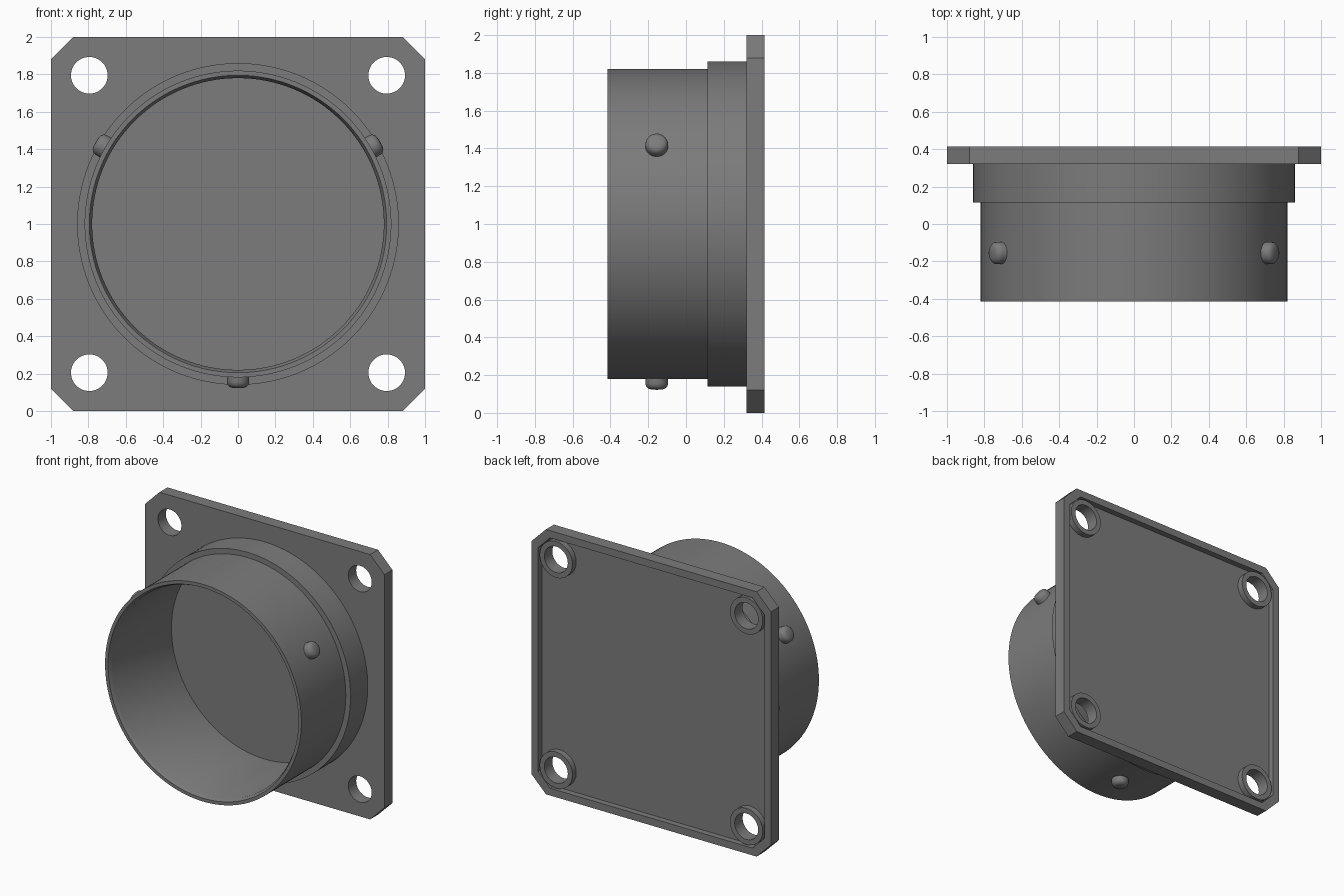
import bpy, bmesh, math
from mathutils import Matrix, Vector

if "Cube" in bpy.data.objects:
    bpy.data.objects.remove(bpy.data.objects["Cube"])

CZ = 1.0                      # height of the tube axis
Y0, Y1 = -0.415, 0.415        # tube mouth and back of flange
YF = 0.32                     # front face of flange
HOLES = [(x, z) for x in (-0.795, 0.795) for z in (0.205, 1.795)]

dark = bpy.data.materials.new("dark_grey")
dark.diffuse_color = (0.2, 0.2, 0.2, 1)
dark.use_nodes = True
dark.node_tree.nodes["Principled BSDF"].inputs["Base Color"].default_value = dark.diffuse_color


def make_object(name, bm):
    bmesh.ops.recalc_face_normals(bm, faces=bm.faces)
    mesh = bpy.data.meshes.new(name)
    bm.to_mesh(mesh)
    bm.free()
    mesh.materials.append(dark)
    obj = bpy.data.objects.new(name, mesh)
    bpy.context.collection.objects.link(obj)
    return obj


def add_prism(bm, outline, ya, yb):
    """Extrude an x,z outline along y."""
    face = bm.faces.new([bm.verts.new((x, ya, z)) for x, z in outline])
    res = bmesh.ops.extrude_face_region(bm, geom=[face])
    verts = [v for v in res["geom"] if isinstance(v, bmesh.types.BMVert)]
    bmesh.ops.translate(bm, verts=verts, vec=(0, yb - ya, 0))


def octagon(inset, cut):
    a, c = 1 - inset, 1 - inset - cut
    return [(x, z + CZ) for x, z in ((a, -c), (a, c), (c, a), (-c, a),
                                     (-a, c), (-a, -c), (-c, -a), (c, -a))]


def circle(cx, cz, r, n=48):
    return [(cx + r * math.cos(i * math.tau / n), cz + r * math.sin(i * math.tau / n))
            for i in range(n)]


def prisms(name, outlines, ya, yb):
    bm = bmesh.new()
    for o in outlines:
        add_prism(bm, o, ya, yb)
    return make_object(name, bm)


def lathe(name, profile, steps, closed):
    """Revolve a radius,height profile about z."""
    bm = bmesh.new()
    vs = [bm.verts.new((r, 0, h)) for r, h in profile]
    pairs = zip(vs, vs[1:] + vs[:1]) if closed else zip(vs, vs[1:])
    edges = [bm.edges.new(p) for p in pairs]
    bmesh.ops.spin(bm, geom=vs + edges, cent=(0, 0, 0), axis=(0, 0, 1),
                   angle=math.tau, steps=steps, use_merge=True)
    bmesh.ops.remove_doubles(bm, verts=bm.verts, dist=1e-5)
    return make_object(name, bm)


def boolean(obj, tool, op):
    mod = obj.modifiers.new(tool.name, 'BOOLEAN')
    mod.operation, mod.object, mod.solver = op, tool, 'EXACT'
    bpy.context.view_layer.objects.active = obj
    bpy.ops.object.modifier_apply(modifier=mod.name)
    bpy.data.objects.remove(tool)


def smooth(obj):
    bpy.ops.object.select_all(action='DESELECT')
    obj.select_set(True)
    bpy.context.view_layer.objects.active = obj
    bpy.ops.object.shade_smooth_by_angle(angle=math.radians(35))


# Square flange: recessed back, collars around four bolt holes
flange = prisms("flange", [octagon(0, 0.12)], YF, Y1)
boolean(flange, prisms("recess", [octagon(0.055, 0.10)], 0.37, 0.6), 'DIFFERENCE')
boolean(flange, prisms("collars", [circle(x, z, 0.137) for x, z in HOLES], 0.35, Y1), 'UNION')
boolean(flange, prisms("bolt_holes", [circle(x, z, 0.098) for x, z in HOLES], 0.2, 0.6), 'DIFFERENCE')
smooth(flange)

# Stepped tube with a thin bevelled mouth
tube = lathe("tube", [(0.78, YF + 0.01), (0.78, Y0 + 0.03), (0.795, Y0), (0.82, Y0),
                      (0.82, 0.115), (0.86, 0.115), (0.86, YF + 0.01)], 128, True)
tube.data.transform(Matrix.Translation((0, 0, CZ)) @ Matrix.Rotation(-math.pi / 2, 4, 'X'))
smooth(tube)

# Three rounded locking pins around the tube
for i, deg in enumerate((30, 150, 270)):
    pin = lathe(f"locking_pin_{i + 1}", [(0, 0.80), (0.06, 0.80), (0.06, 0.845), (0.056, 0.86),
                                         (0.045, 0.871), (0.03, 0.876), (0, 0.878)], 32, False)
    d = Vector((math.cos(math.radians(deg)), 0, math.sin(math.radians(deg))))
    rot = d.to_track_quat('Z', 'Y').to_matrix().to_4x4()
    pin.data.transform(Matrix.Translation((0, -0.155, CZ)) @ rot)
    smooth(pin)
